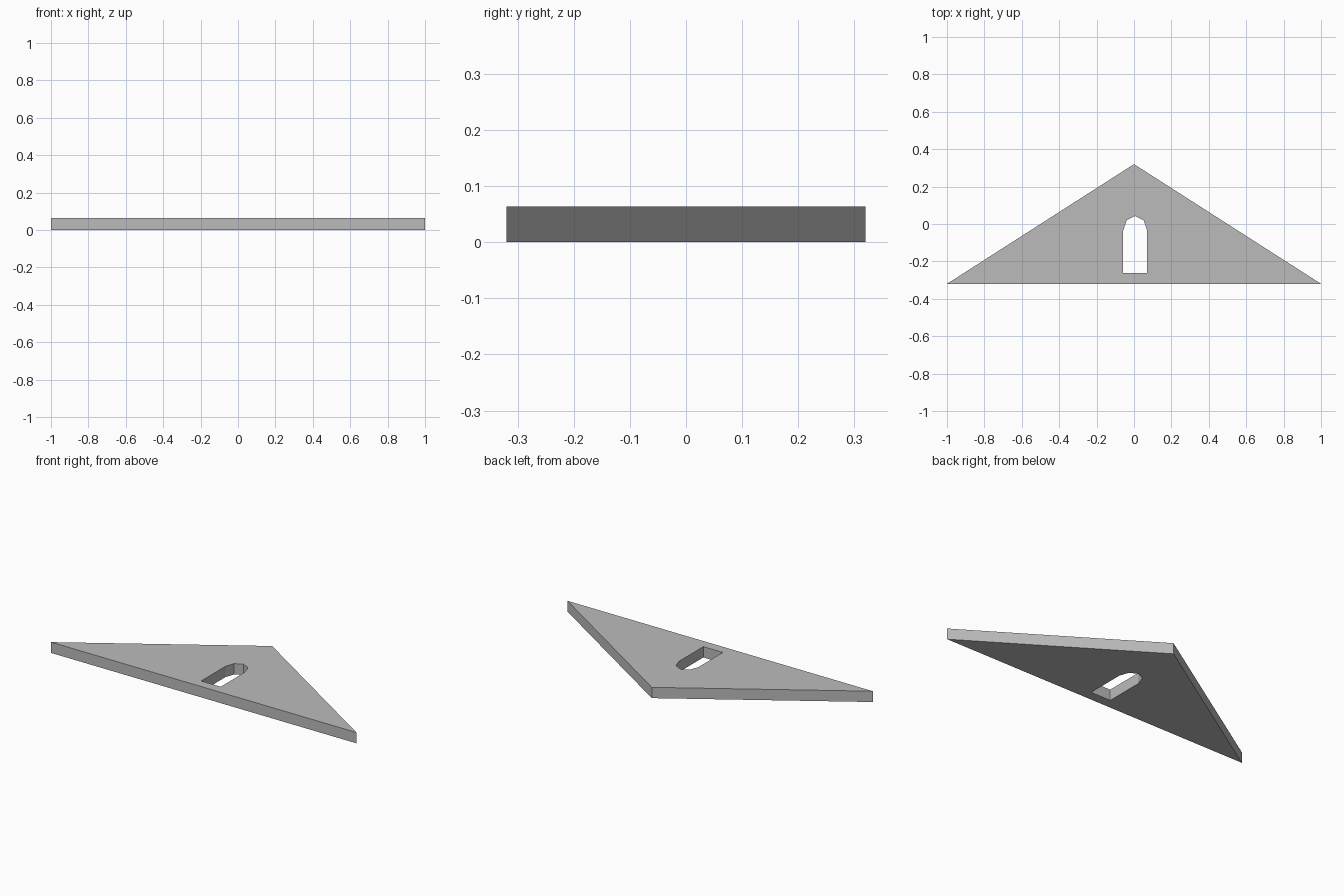
import bpy
import bmesh
from math import cos, sin, pi

cube = bpy.data.objects.get("Cube")
if cube:
    bpy.data.objects.remove(cube, do_unlink=True)

THICKNESS = 0.064
HALF_DEPTH = 0.32

# Single grey stone colour
grey = bpy.data.materials.new("stone_grey")
grey.use_nodes = True
colour = (0.5, 0.5, 0.5, 1)
grey.diffuse_color = colour
grey.node_tree.nodes["Principled BSDF"].inputs["Base Color"].default_value = colour


def add_outline(bm, points):
    """Closed loop of edges in the ground plane."""
    verts = [bm.verts.new((x, y, 0)) for x, y in points]
    return [bm.edges.new((a, b)) for a, b in zip(verts, verts[1:] + verts[:1])]


# Triangular gable outline
gable = [(-1, -HALF_DEPTH), (1, -HALF_DEPTH), (0, HALF_DEPTH)]

# Arched window opening: straight sides with a four-segment head
centre, half_width, sill, spring, rise = 0.006, 0.064, -0.262, -0.035, 0.078
window = [(centre - half_width, sill), (centre + half_width, sill)]
for i in range(5):
    a = pi * i / 4
    window.append((centre + half_width * cos(a), spring + rise * sin(a)))

# Fill between the outlines, then extrude to a solid plate
bm = bmesh.new()
edges = add_outline(bm, gable) + add_outline(bm, window)
bmesh.ops.triangle_fill(bm, edges=edges, use_beauty=True)
top = bmesh.ops.extrude_face_region(bm, geom=bm.faces[:], use_keep_orig=True)
top_verts = [g for g in top["geom"] if isinstance(g, bmesh.types.BMVert)]
bmesh.ops.translate(bm, verts=top_verts, vec=(0, 0, THICKNESS))
bmesh.ops.recalc_face_normals(bm, faces=bm.faces[:])

mesh = bpy.data.meshes.new("gable_wall")
bm.to_mesh(mesh)
bm.free()
mesh.materials.append(grey)
wall = bpy.data.objects.new("gable_wall", mesh)
bpy.context.collection.objects.link(wall)
